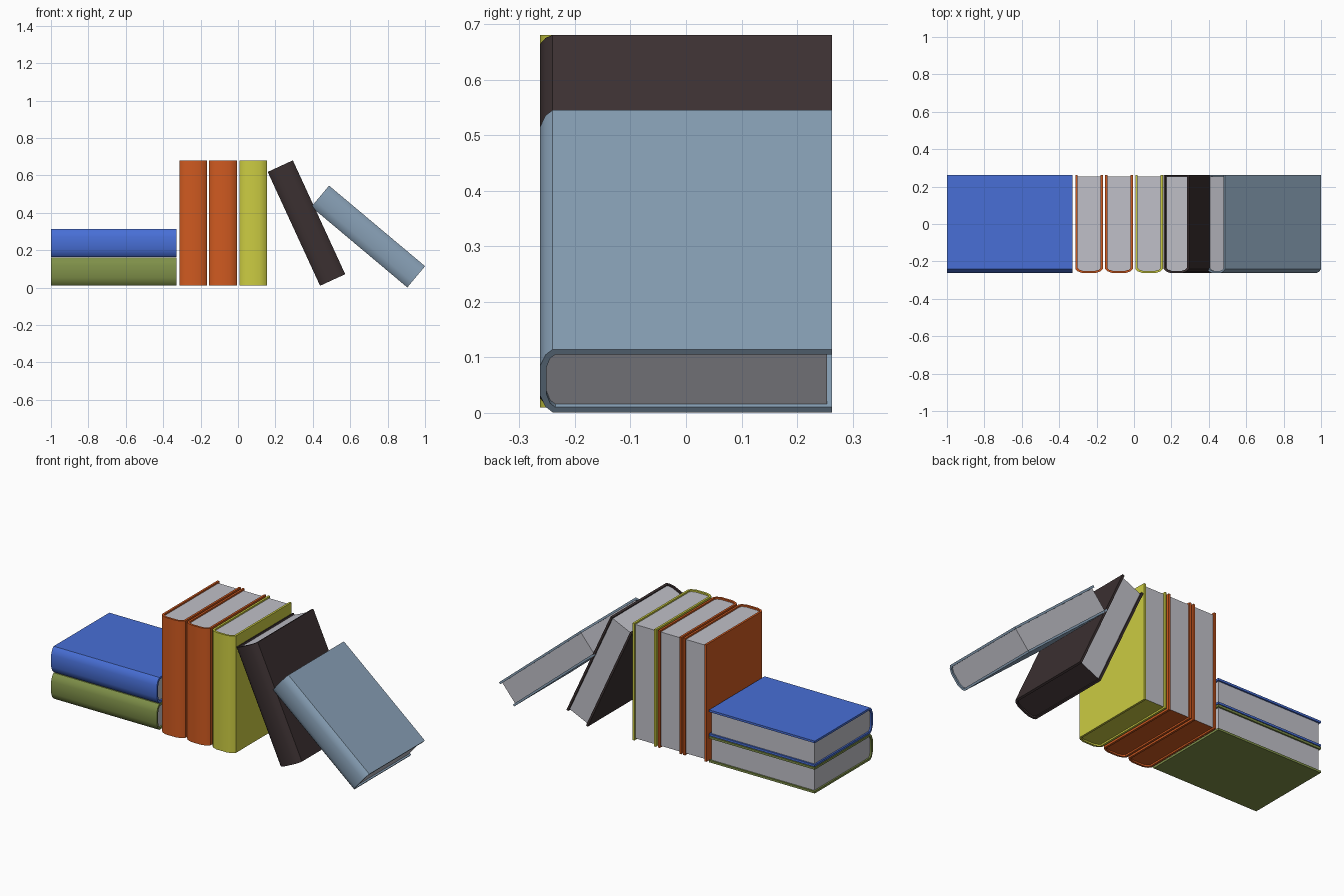
import bpy, bmesh, math

if "Cube" in bpy.data.objects:
    bpy.data.objects.remove(bpy.data.objects["Cube"])

T, D, H = 0.074, 0.263, 0.67      # half thickness, half depth, height
WALL, INSET = 0.012, 0.009        # cover board thickness, page setback


def material(name, hex_colour):
    m = bpy.data.materials.new(name)
    lin = []
    for i in (0, 2, 4):
        c = int(hex_colour[i:i + 2], 16) / 255
        lin.append(c / 12.92 if c <= 0.04045 else ((c + 0.055) / 1.055) ** 2.4)
    m.diffuse_color = (*lin, 1)
    m.use_nodes = True
    m.node_tree.nodes["Principled BSDF"].inputs["Base Color"].default_value = m.diffuse_color
    return m


def profile(off, back):
    """U-shaped outline with a rounded spine at -y, shrunk by off."""
    half = [(T - off, back), (T - off, -0.24 + off * 0.4),
            (T - 0.013 - off * 0.7, -0.253 + off * 0.7), (T - 0.04 - off * 0.2, -D + off)]
    return half + [(-x, y) for x, y in reversed(half)]


def finish(bm, name, mats, loc, angle):
    bmesh.ops.recalc_face_normals(bm, faces=bm.faces)
    me = bpy.data.meshes.new(name)
    bm.to_mesh(me)
    bm.free()
    ob = bpy.data.objects.new(name, me)
    bpy.context.collection.objects.link(ob)
    for m in mats:
        me.materials.append(m)
    ob.location = (loc[0], 0, loc[1])
    ob.rotation_euler.y = math.radians(angle)
    bpy.ops.object.select_all(action='DESELECT')
    ob.select_set(True)
    bpy.context.view_layer.objects.active = ob
    bpy.ops.object.shade_smooth_by_angle(angle=math.radians(30))
    return ob


def extrude_up(bm, height):
    ext = bmesh.ops.extrude_face_region(bm, geom=bm.faces[:])
    verts = [g for g in ext['geom'] if isinstance(g, bmesh.types.BMVert)]
    bmesh.ops.translate(bm, verts=verts, vec=(0, 0, height))


def book(name, cover_mat, loc, angle, closed_bottom):
    # Cover: boards and spine as one U-shaped shell
    bm = bmesh.new()
    outer = [bm.verts.new((x, y, -H / 2)) for x, y in profile(0, D)]
    inner = [bm.verts.new((x, y, -H / 2)) for x, y in profile(WALL, D)]
    for i in range(len(outer) - 1):
        bm.faces.new((outer[i], outer[i + 1], inner[i + 1], inner[i]))
    extrude_up(bm, H)
    finish(bm, name + "_cover", [cover_mat], loc, angle)

    # Page block, set back from the cover edges
    bm = bmesh.new()
    z = -H / 2 + INSET
    bm.faces.new([bm.verts.new((x, y, z)) for x, y in profile(WALL, D - INSET)])
    extrude_up(bm, H - 2 * INSET)
    ob = finish(bm, name + "_pages", [paper, cover_mat], loc, angle)
    if closed_bottom:
        for p in ob.data.polygons:
            if p.normal.z < -0.5:
                p.material_index = 1


paper = material("paper grey", "C0C0C8")
blue = material("blue", "486FD6")
green = material("olive green", "7F9049")
orange = material("orange", "D05A20")
yellow = material("yellow", "CCCC42")
black = material("dark brown black", "3B3031")
slate = material("slate blue", "88A0B6")

# Stack lying flat on the left
book("blue_flat_book", blue, (-0.665, 0.238), -90, False)
book("green_flat_book", green, (-0.665, 0.086), -90, False)
# Upright books
book("orange_book_left", orange, (-0.240, 0.345), 0, True)
book("orange_book_right", orange, (-0.080, 0.345), 0, True)
book("yellow_book", yellow, (0.081, 0.345), 0, True)
# Leaning books
book("dark_leaning_book", black, (0.366, 0.345), -24.7, True)
book("slate_leaning_book", slate, (0.696, 0.273), -50, False)
